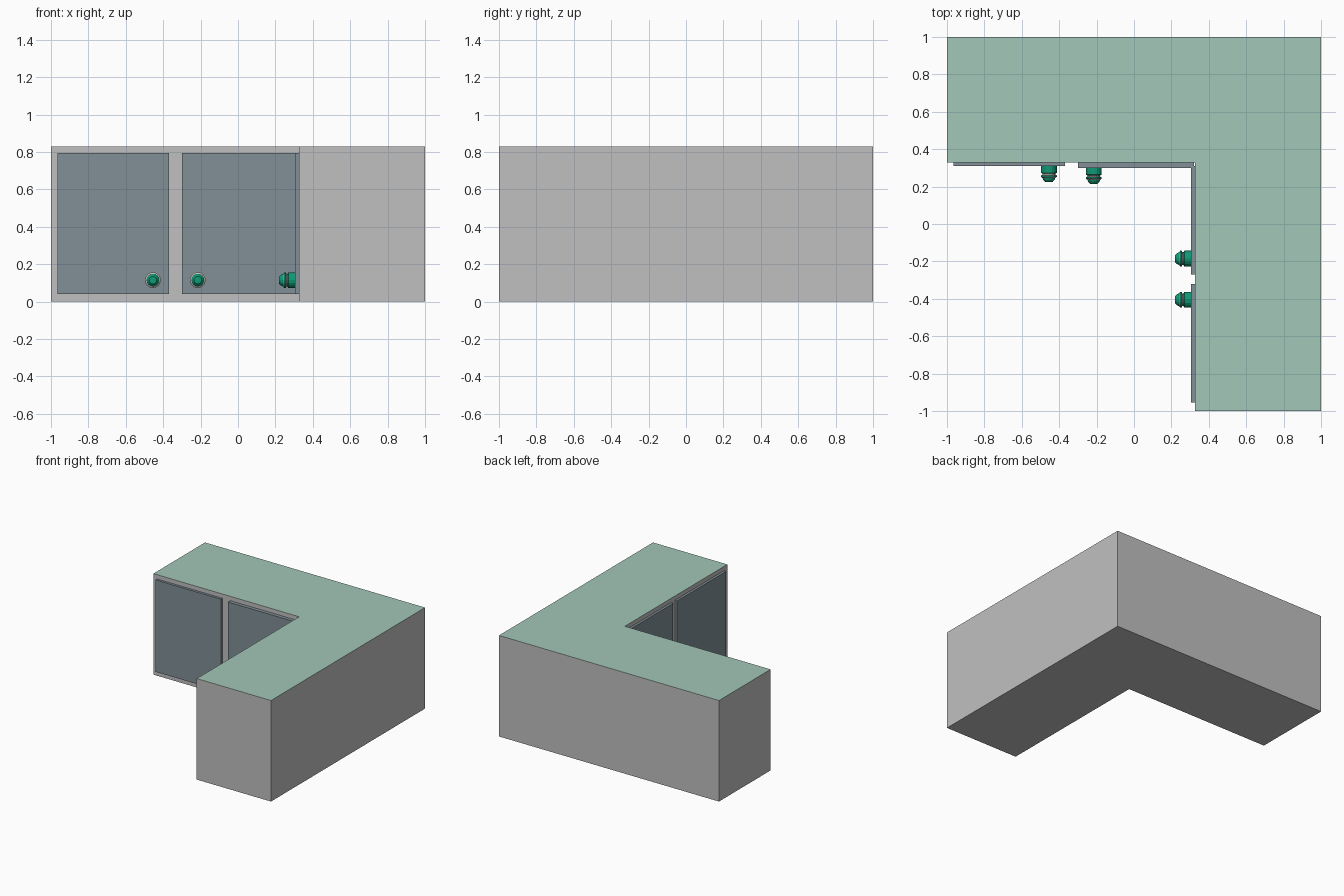
import bpy, bmesh, math
from mathutils import Matrix

if "Cube" in bpy.data.objects:
    bpy.data.objects.remove(bpy.data.objects["Cube"])


def mat(name, rgb):
    m = bpy.data.materials.new(name)
    m.diffuse_color = (*rgb, 1)
    m.use_nodes = True
    m.node_tree.nodes["Principled BSDF"].inputs["Base Color"].default_value = m.diffuse_color
    return m


GREY = mat("cabinet grey", (0.53, 0.53, 0.53))
MINT = mat("mint worktop", (0.36, 0.57, 0.48))
SLATE = mat("slate door", (0.22, 0.28, 0.31))
GREEN = mat("knob green", (0.005, 0.32, 0.18))
PALE = mat("knob trim", (0.55, 0.52, 0.50))


def finish(name, bm, mats):
    bmesh.ops.recalc_face_normals(bm, faces=bm.faces)
    me = bpy.data.meshes.new(name)
    bm.to_mesh(me)
    bm.free()
    for m in mats:
        me.materials.append(m)
    ob = bpy.data.objects.new(name, me)
    bpy.context.collection.objects.link(ob)
    return ob


# L-shaped cabinet body with the worktop colour on its upper face
outline = [(-1, 0.33), (0.325, 0.33), (0.325, -1), (1, -1), (1, 1), (-1, 1)]
bm = bmesh.new()
base = bm.faces.new([bm.verts.new((x, y, 0)) for x, y in outline])
ext = bmesh.ops.extrude_face_region(bm, geom=[base], use_keep_orig=True)
top = [v for v in ext["geom"] if isinstance(v, bmesh.types.BMVert)]
bmesh.ops.translate(bm, verts=top, vec=(0, 0, 0.83))
for f in bm.faces:
    f.material_index = int(f.calc_center_median().z > 0.8)
finish("corner_cabinet", bm, [GREY, MINT])


# Flat door panels
def door(name, x0, x1, y0, y1, z0=0.04, z1=0.795):
    bm = bmesh.new()
    bmesh.ops.create_cube(bm, size=1)
    for v in bm.verts:
        v.co = (x1 if v.co.x > 0 else x0, y1 if v.co.y > 0 else y0,
                z1 if v.co.z > 0 else z0)
    finish(name, bm, [SLATE])


door("back_door_left", -0.965, -0.37, 0.31, 0.33)
door("back_door_right", -0.30, 0.32, 0.30, 0.33)
door("side_door_rear", 0.305, 0.325, -0.27, 0.31)
door("side_door_front", 0.305, 0.325, -0.955, -0.32)

# Turned knobs: (radius, distance from door, colour of the following band)
PROFILE = [(0.042, 0.0, 0), (0.042, 0.036, 0), (0.034, 0.040, 1),
           (0.034, 0.047, 1), (0.042, 0.050, 0), (0.042, 0.058, 1),
           (0.034, 0.064, 0), (0.030, 0.074, 0), (0.020, 0.085, 0)]
SIDES = 16


def knob(name, loc, angle):
    bm = bmesh.new()
    rings = []
    for r, d, _ in PROFILE:
        rings.append([bm.verts.new((r * math.cos(t), -d, r * math.sin(t)))
                      for t in (2 * math.pi * i / SIDES for i in range(SIDES))])
    for k in range(len(rings) - 1):
        for i in range(SIDES):
            j = (i + 1) % SIDES
            f = bm.faces.new((rings[k][i], rings[k][j],
                              rings[k + 1][j], rings[k + 1][i]))
            f.material_index = PROFILE[k][2]
    bm.faces.new(rings[0])
    bm.faces.new(rings[-1])
    bm.transform(Matrix.Translation(loc) @ Matrix.Rotation(angle, 4, 'Z'))
    finish(name, bm, [GREEN, PALE])


knob("back_knob_left", (-0.455, 0.31, 0.115), 0)
knob("back_knob_right", (-0.215, 0.30, 0.115), 0)
knob("side_knob_rear", (0.305, -0.185, 0.115), -math.pi / 2)
knob("side_knob_front", (0.305, -0.405, 0.115), -math.pi / 2)
